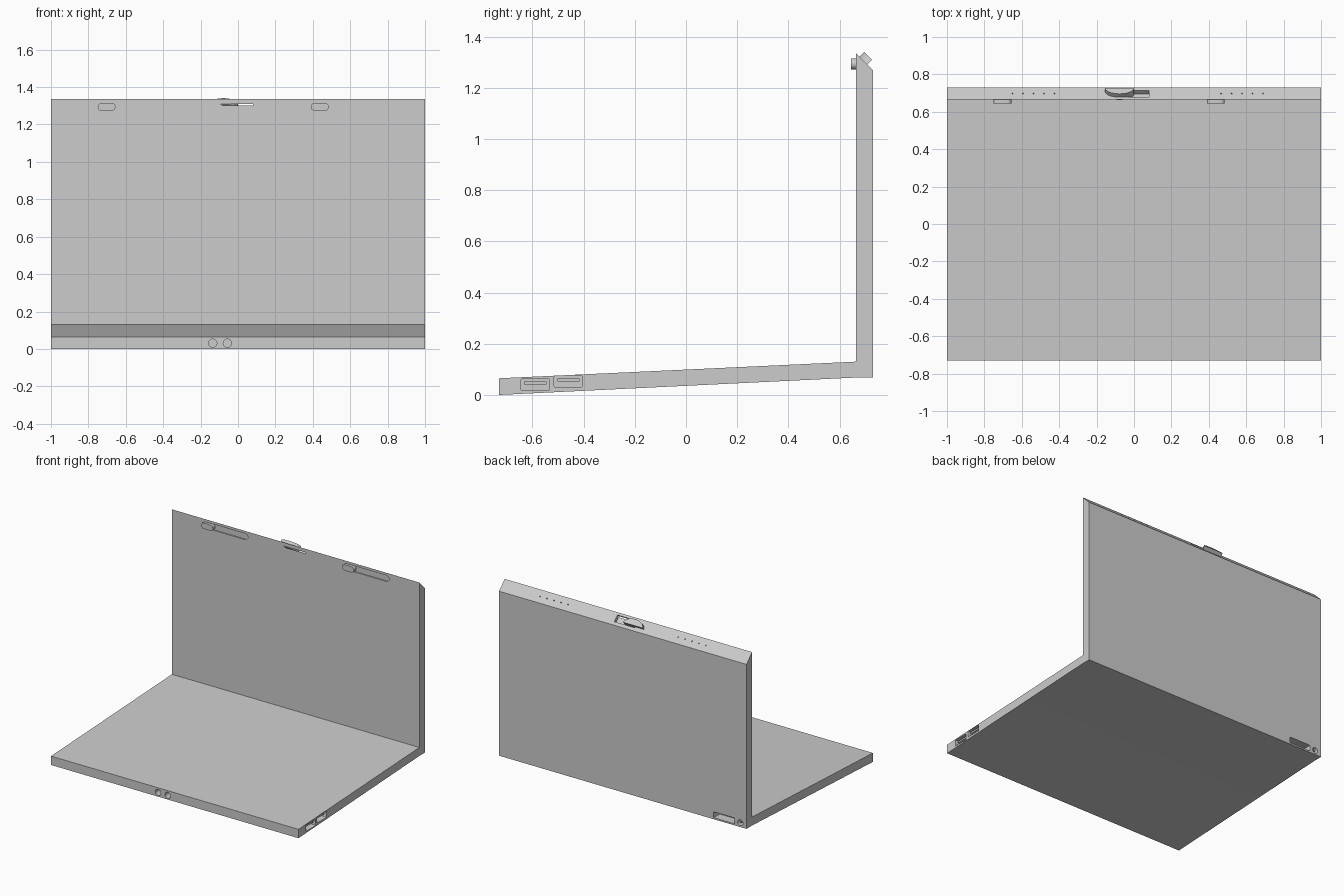
import bpy, bmesh, math
from mathutils import Matrix, Vector

if "Cube" in bpy.data.objects:
    bpy.data.objects.remove(bpy.data.objects["Cube"])

grey = bpy.data.materials.new("mid_grey")
grey.diffuse_color = (0.604, 0.604, 0.604, 1)
grey.use_nodes = True
grey.node_tree.nodes["Principled BSDF"].inputs["Base Color"].default_value = grey.diffuse_color


def frame(origin, u, n):
    """Local axes: u = across, n = outward, v = n x u."""
    u, n = Vector(u).normalized(), Vector(n).normalized()
    v = n.cross(u)
    m = Matrix((u, v, n)).transposed().to_4x4()
    m.translation = Vector(origin)
    return m


def rect(u0, u1, v0, v1):
    return [(u0, v0), (u1, v0), (u1, v1), (u0, v1)]


def arc(cu, cv, ru, rv, a0, a1, n):
    return [(cu + ru * math.cos(math.radians(a0 + (a1 - a0) * i / n)),
             cv + rv * math.sin(math.radians(a0 + (a1 - a0) * i / n))) for i in range(n + 1)]


def circle(cu, cv, r, n=24):
    return arc(cu, cv, r, r, 0, 360, n)[:-1]


def stadium(u0, u1, v, r):
    return arc(u1 - r, v, r, r, -90, 90, 10) + arc(u0 + r, v, r, r, 90, 270, 10)


def rounded(u0, u1, v0, v1, r):
    pts = []
    for cu, cv, a in ((u1 - r, v0 + r, -90), (u1 - r, v1 - r, 0),
                      (u0 + r, v1 - r, 90), (u0 + r, v0 + r, 180)):
        pts += arc(cu, cv, r, r, a, a + 90, 3)
    return pts


def prism(bm, outline, m, d0, d1):
    lo = [bm.verts.new(m @ Vector((a, b, d0))) for a, b in outline]
    hi = [bm.verts.new(m @ Vector((a, b, d1))) for a, b in outline]
    n = len(outline)
    faces = [bm.faces.new(lo[::-1]), bm.faces.new(hi)]
    for i in range(n):
        j = (i + 1) % n
        faces.append(bm.faces.new((lo[i], lo[j], hi[j], hi[i])))
    bmesh.ops.recalc_face_normals(bm, faces=faces)


def make(name, parts):
    """parts: list of (outline, frame, depth from, depth to)"""
    bm = bmesh.new()
    for p in parts:
        prism(bm, *p)
    me = bpy.data.meshes.new(name)
    bm.to_mesh(me)
    bm.free()
    ob = bpy.data.objects.new(name, me)
    bpy.context.collection.objects.link(ob)
    me.materials.append(grey)
    return ob


def smooth(ob):
    bpy.ops.object.select_all(action='DESELECT')
    ob.select_set(True)
    bpy.context.view_layer.objects.active = ob
    bpy.ops.object.shade_smooth_by_angle(angle=math.radians(30))


# Working planes on the shell
FRONT = frame((0, -0.73, 0), (1, 0, 0), (0, -1, 0))       # u = x, v = z
SIDE = frame((1, 0, 0), (0, 1, 0), (1, 0, 0))             # u = y, v = z
BACK = frame((0, 0.73, 0), (-1, 0, 0), (0, 1, 0))         # u = -x, v = z
SCREEN = frame((0, 0.665, 0), (1, 0, 0), (0, -1, 0))      # u = x, v = z
BEVEL = frame((0, 0.665, 1.335), (-1, 0, 0), (0, 1, 1))   # u = -x, v = up the bevel

# Shell: sloping base and upright lid with a bevelled top edge
profile = [(-0.73, 0), (0.665, 0.068), (0.73, 0.068), (0.73, 1.27),
           (0.665, 1.335), (0.665, 0.13), (-0.73, 0.065)]
shell = make("laptop_shell", [(profile, SIDE, -2, 0)])

# Openings
slots = [(-0.75, -0.385), (0.39, 0.755)]
usb = [(-0.645, -0.533, 0.017, 0.063), (-0.515, -0.405, 0.029, 0.075)]
jacks = [(-0.135, 0.031), (-0.057, 0.031)]
cuts = [(stadium(a, b, 1.294, 0.022), SCREEN, -0.008, 0.02) for a, b in slots]
cuts += [(rounded(*r, 0.006), SIDE, -0.1, 0.02) for r in usb]
cuts += [(circle(x, z, 0.022), FRONT, -0.1, 0.02) for x, z in jacks]
cuts += [(rounded(0.735, 0.905, 0.079, 0.122, 0.004), BACK, -0.07, 0.02),
         (circle(0.95, 0.1, 0.021), BACK, -0.07, 0.02),
         (rect(-0.08, 0.085, -0.068, -0.018), BEVEL, -0.024, 0.02)]
# Small speaker holes along the bevel
for start in (-0.69, 0.425):
    cuts += [(circle(start + 0.056 * i, -0.046, 0.004, 8), BEVEL, -0.015, 0.01) for i in range(5)]

cutter = make("opening_cutter", cuts)
cutter.hide_render = True
mod = shell.modifiers.new("openings", 'BOOLEAN')
mod.operation, mod.solver, mod.object = 'DIFFERENCE', 'EXACT', cutter
bpy.context.view_layer.objects.active = shell
bpy.ops.object.modifier_apply(modifier=mod.name)
bpy.data.objects.remove(cutter, do_unlink=True)
smooth(shell)

# Sliding buttons at the left end of each slot
smooth(make("slider_buttons", [(stadium(a, a + 0.095, 1.294, 0.0215), SCREEN, -0.01, 0.02)
                               for a, b in slots]))

# Half-round latch on the bevel
latch = arc(0.0775, -0.062, 0.0775, 0.044, 0, 180, 20)
smooth(make("lid_latch", [(latch, BEVEL, -0.02, 0.026)]))

# Contact tongues in the ports and pin in the power socket
make("port_tongues", [(rect(a + 0.012, b - 0.012, (c + d) / 2, (c + d) / 2 + 0.012), SIDE, -0.1, -0.012)
                      for a, b, c, d in usb])
smooth(make("power_pin", [(circle(0.95, 0.1, 0.006, 12), BACK, -0.07, -0.008)]))
